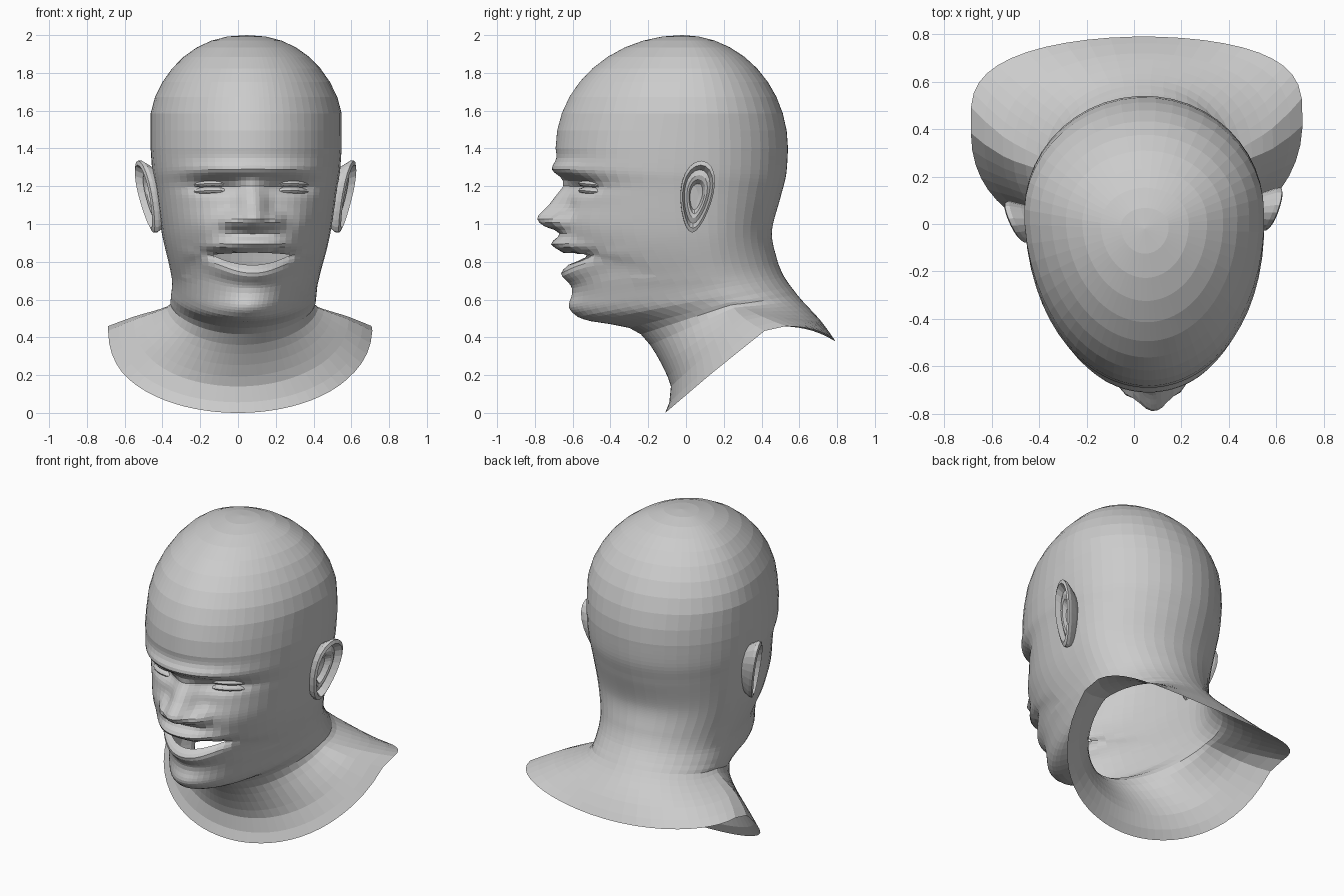
import bpy, bmesh
from math import sin, cos, pi, exp

if "Cube" in bpy.data.objects:
    bpy.data.objects.remove(bpy.data.objects["Cube"])

# Key rings, temple to collar: front y,z | back y,z | half width | side z
KEYS = [
    (-.69, 1.4, .54, 1.4, .505, 1.4),      # temple
    (-.67, 1.29, .53, 1.26, .495, 1.27),   # brow
    (-.64, 1.2, .50, 1.14, .48, 1.18),     # eyes
    (-.62, .93, .455, .96, .445, .95),     # under nose
    (-.60, .66, .48, .82, .40, .76),       # lower lip
    (-.585, .53, .51, .74, .385, .68),     # chin
    (-.50, .485, .54, .69, .385, .62),
    (-.30, .45, .57, .65, .385, .585),     # throat
    (-.19, .36, .61, .60, .40, .56),
    (-.08, .14, .72, .48, .57, .51),
    (-.11, 0, .79, .38, .70, .46),         # collar edge
]
NOSE = [(.945, 0), (.97, .05), (.99, .12), (1.02, .16), (1.05, .15), (1.1, .095), (1.2, .015), (1.25, 0)]
HALF = 30
DOME = 10


def catmull(a, b, c, d, t):
    return [b1 + .5 * t * (c1 - a1 + t * (2 * a1 - 5 * b1 + 4 * c1 - d1
            + t * (3 * (b1 - c1) + d1 - a1))) for a1, b1, c1, d1 in zip(a, b, c, d)]


def bump(v, c, s):
    return exp(-((v - c) / s) ** 2)


def clamp(v):
    return max(0, min(1, v))


def mouth_edges(x):
    k = clamp((x / .2) ** 2)
    return .783 + .05 * k, .848 - .01 * k


def face_push(x, z):
    """How far the face features stand out towards the front."""
    a = abs(x)
    d = 0
    for (z0, p0), (z1, p1) in zip(NOSE, NOSE[1:]):
        if z0 <= z < z1:
            p = p0 + (p1 - p0) * (z - z0) / (z1 - z0)
            d += p * exp(-(a / (.09 - .18 * max(0, z - 1.02))) ** 2.5)
    d += .075 * bump(a, .12, .05) * bump(z, 1.015, .045)       # nostril wings
    d += .04 * exp(-(a / .34) ** 4) * bump(z, 1.29, .04)       # brow
    d -= .06 * bump(a, .2, .13) * bump(z, 1.2, .04)            # eye sockets
    d += .035 * bump(a, .24, .11) * bump(z, 1, .09)            # cheeks
    wide = exp(-(a / .23) ** 3)
    d += .05 * wide * bump(z, .91, .07)                        # muzzle
    d += .05 * wide * bump(z, .89 - .3 * x * x, .035)          # upper lip
    d += .055 * wide * bump(z, .735 + 1.1 * x * x, .045)       # lower lip
    d -= .065 * wide * bump(z, .815 + .6 * x * x, .028)        # mouth opening
    d += .025 * bump(a, 0, .14) * bump(z, .565, .05)           # chin
    return d


def pose(co):
    """Slight turn and sideways shift of the head over the shoulders."""
    x, y, z = co
    f = clamp(2 * z - .4)
    return (x + f * (.045 - .05 * y), y + f * .05 * x, z)


def finish(name, bm):
    for v in bm.verts:
        v.co = pose(v.co)
    bmesh.ops.recalc_face_normals(bm, faces=bm.faces[:])
    me = bpy.data.meshes.new(name)
    bm.to_mesh(me)
    bm.free()
    bpy.context.collection.objects.link(bpy.data.objects.new(name, me))


def skin(bm, rows):
    """Join closed rows of points with quads."""
    vs = [[bm.verts.new(p) for p in r] for r in rows]
    n = len(vs[0])
    for a, b in zip(vs, vs[1:]):
        for i in range(n):
            j = (i + 1) % n
            bm.faces.new((a[i], a[j], b[j], b[i]))
    bmesh.ops.remove_doubles(bm, verts=bm.verts[:], dist=.0005)


# Columns round the head, packed denser at the face
angles = [pi * (i / HALF) ** 1.4 for i in range(HALF + 1)]
angles += [-t for t in angles[-2:0:-1]]


def ring(yf, zf, yb, zb, w, zs, ys=None):
    if ys is None:
        ys = .05 + .38 * exp((.46 - zs) / .15)
    e = .85 + .5 * bump(zf, .53, .25) + .15 * clamp(3 * zf - 3.75)
    k = clamp((.6 - zs) * 7)                    # squarer towards the collar's back
    pts = []
    for t in angles:
        c, x = cos(t), w * sin(t)
        if c > 0:
            y, z = ys + (yf - ys) * c ** e, zs + (zf - zs) * c ** e
        else:
            y, z = ys + (yb - ys) * (-c) ** (1 - .4 * k), zs + (zb - zs) * (-c) ** (1 + k)
        if y < -.25 and .45 < z < 1.4:
            # rows follow the smile, then the features are pushed out
            z += .06 * (x / .2) ** 2 * exp(-(x / .27) ** 4) * bump(z, .76, .07)
            y -= face_push(x, z)
        pts.append((x, y, z))
    return pts


# Head, neck and collar: one open shell, a domed skull above the key rings
rings = []
for i in range(DOME):
    p = pi / 2 * i / DOME
    s, z = sin(p), 1.4 + .6 * cos(p)
    rings.append(ring(-.02 - .67 * s, z, -.02 + .56 * s, z, min(.505, .535 * s ** .9), z, .07 * s - .02))
last = len(KEYS) - 1
for i in range(last):
    q = [KEYS[max(0, min(last, i + o))] for o in (-1, 0, 1, 2)]
    drop = q[1][1] - q[2][1]
    n = max(2, round(drop / (.018 if q[1][1] > .5 else .06)))
    rings += [ring(*catmull(*q, s / n)) for s in range(n)]
rings.append(ring(*KEYS[-1]))
bm = bmesh.new()
skin(bm, rings)

# Open mouth: cut the faces between the lips and move the rim onto its curve
hole = []
for f in bm.faces:
    c = f.calc_center_median()
    lo, hi = mouth_edges(c.x)
    if c.y < -.25 and abs(c.x) < .2 and lo < c.z < hi:
        hole.append(f)
bmesh.ops.delete(bm, geom=hole, context='FACES')
for v in bm.verts:
    if v.is_boundary and v.co.y < -.25 and v.co.z > .6:
        lo, hi = mouth_edges(v.co.x)
        v.co.z = hi if v.co.z > (lo + hi) / 2 else lo
finish("head_and_neck", bm)

# Ears: back, rim, groove and bowl as shrinking outlines (scale, outward offset)
EAR = [(.6, -.05), (.85, 0), (1, .04), (1, .06), (.88, .068), (.75, .03),
       (.6, .04), (.48, .035), (.36, .005), (0, -.005)]
for side, name in ((1, "right_ear"), (-1, "left_ear")):
    rows = []
    for r, off in EAR:
        row = []
        for i in range(22):
            t = 2 * pi * i / 22
            u = r * (.084 * (1 + .28 * cos(t)) * sin(t) + .022 * cos(t))
            v = r * .19 * cos(t)
            row.append((side * (.472 + .34 * u + .17 * v + off), .03 + u, 1.145 + v))
        rows.append(row)
    bm = bmesh.new()
    skin(bm, rows)
    finish(name, bm)

# Eyes: nearly closed, an upper and a lower lid each
for side, label in ((1, "right"), (-1, "left")):
    for part, z in (("upper_lid", 1.215), ("lower_lid", 1.178)):
        bm = bmesh.new()
        bmesh.ops.create_uvsphere(bm, u_segments=16, v_segments=8, radius=1)
        for v in bm.verts:
            x = v.co.x * .105
            v.co = (side * (.205 + x), .08 * v.co.y + .35 * x - .49, z + .025 * v.co.z - .8 * x * x)
        finish(label + "_" + part, bm)
